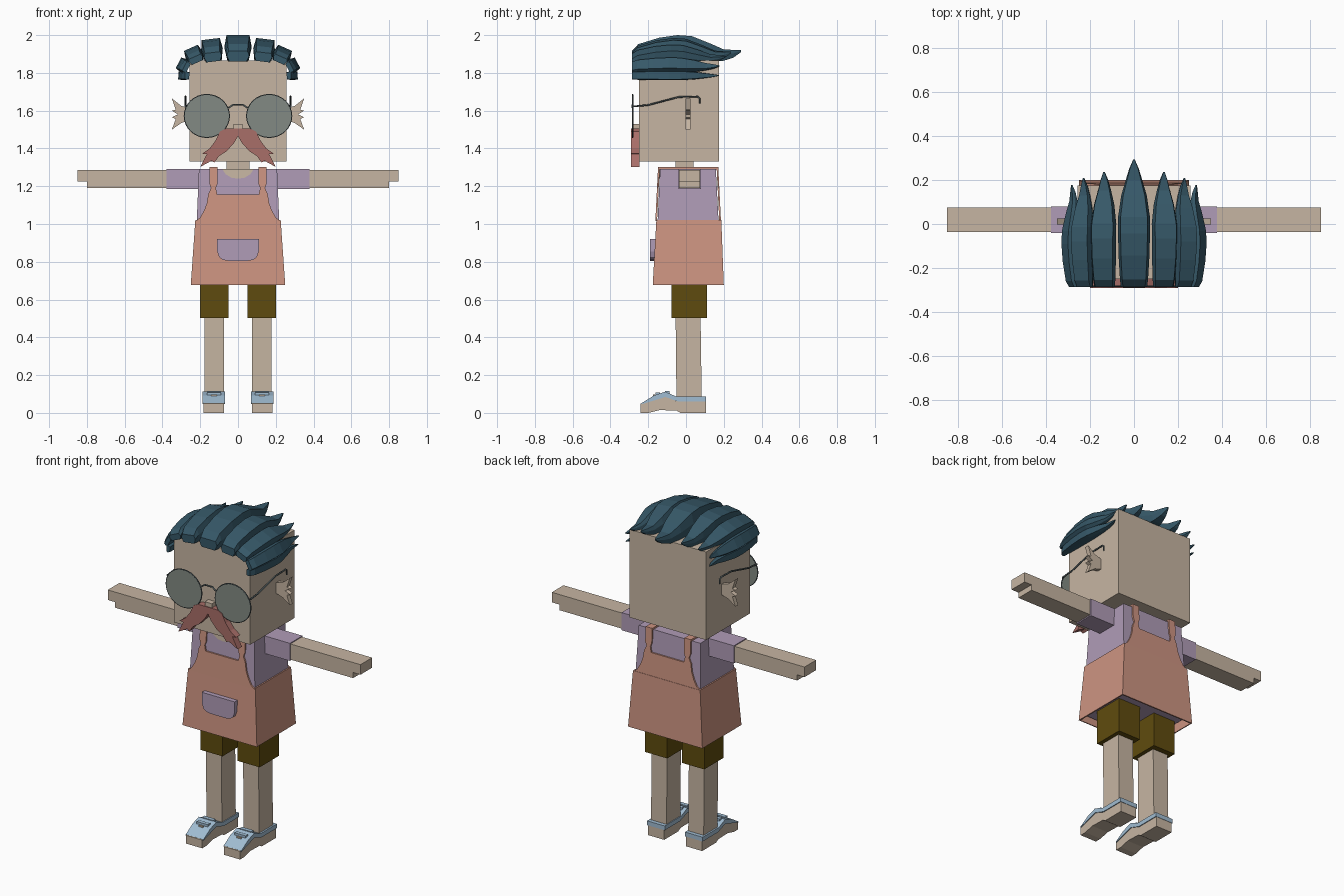
import bpy, bmesh, math
from mathutils import Matrix

cube = bpy.data.objects.get("Cube")
if cube:
    bpy.data.objects.remove(cube, do_unlink=True)


def material(name, r, g, b):
    lin = [((c / 255 + 0.055) / 1.055) ** 2.4 for c in (r, g, b)] + [1]
    m = bpy.data.materials.new(name)
    m.use_nodes = True
    m.diffuse_color = lin
    bsdf = next(n for n in m.node_tree.nodes if n.type == 'BSDF_PRINCIPLED')
    bsdf.inputs["Base Color"].default_value = lin
    bsdf.inputs["Roughness"].default_value = 0.9
    return m


SKIN = material("skin", 198, 181, 162)
HAIR = material("teal hair", 54, 88, 104)
APRON = material("terracotta apron", 205, 148, 129)
SHIRT = material("lavender shirt", 176, 156, 183)
SHORTS = material("brown shorts", 95, 75, 14)
MOUSTACHE = material("dusty red moustache", 168, 110, 104)
LENS = material("grey lens", 130, 138, 131)
FRAME = material("dark frame", 78, 88, 90)
STRAP = material("light blue strap", 160, 188, 210)


def add_mirror(ob):
    ob.modifiers.new("mirror", 'MIRROR').use_axis[0] = True


def mesh(name, verts, faces, mat, mirror=False):
    bm = bmesh.new()
    vs = [bm.verts.new(v) for v in verts]
    for f in faces:
        bm.faces.new([vs[i] for i in f])
    bmesh.ops.recalc_face_normals(bm, faces=bm.faces)
    me = bpy.data.meshes.new(name)
    bm.to_mesh(me)
    bm.free()
    me.materials.append(mat)
    ob = bpy.data.objects.new(name, me)
    bpy.context.collection.objects.link(ob)
    if mirror:
        add_mirror(ob)
    return ob


def loft(name, rings, mat, mirror=False, bottom=True):
    """Skin equal-sized rings of points and cap the ends."""
    n = len(rings[0])
    faces = [(k * n + i, k * n + (i + 1) % n, (k + 1) * n + (i + 1) % n, (k + 1) * n + i)
             for k in range(len(rings) - 1) for i in range(n)]
    last = (len(rings) - 1) * n
    faces.append(range(last, last + n))
    if bottom:
        faces.append(range(n))
    return mesh(name, [p for r in rings for p in r], faces, mat, mirror)


def rect(x0, x1, y0, y1, z):
    return [(x0, y0, z), (x1, y0, z), (x1, y1, z), (x0, y1, z)]


def box(name, x0, x1, y0, y1, z0, z1, mat, mirror=False):
    return loft(name, [rect(x0, x1, y0, y1, z0), rect(x0, x1, y0, y1, z1)], mat, mirror)


def plate(name, pts, y0, y1, mat, mirror=False, lean=0):
    """Front-facing (x, z) outline; lean shifts y with height above the waist."""
    rings = [[(x, y + lean * (z - 1.02), z) for x, z in pts] for y in (y0, y1)]
    return loft(name, rings, mat, mirror)


def side_plate(name, pts, x0, x1, mat):
    return loft(name, [[(x, y, z) for y, z in pts] for x in (x0, x1)], mat, True)


def tube(name, pts, radius, mat, cyclic=False, mirror=False):
    cu = bpy.data.curves.new(name, 'CURVE')
    cu.dimensions = '3D'
    cu.bevel_depth = radius
    cu.bevel_resolution = 1
    sp = cu.splines.new('POLY')
    sp.points.add(len(pts) - 1)
    for p, co in zip(sp.points, pts):
        p.co = (*co, 1)
    sp.use_cyclic_u = cyclic
    cu.materials.append(mat)
    ob = bpy.data.objects.new(name, cu)
    bpy.context.collection.objects.link(ob)
    if mirror:
        add_mirror(ob)


# Head, neck, nose and zigzag ears
box("head", -.257, .257, -.25, .175, 1.33, 1.865, SKIN)
box("neck", -.06, .06, -.055, .04, 1.28, 1.34, SKIN)
box("nose", -.024, .024, -.285, -.25, 1.49, 1.53, SKIN)
plate("ear", [(.25, 1.61), (.3, 1.625), (.35, 1.665), (.33, 1.605), (.35, 1.6), (.318, 1.58),
              (.35, 1.565), (.33, 1.555), (.35, 1.5), (.3, 1.535), (.25, 1.55)],
      -.002, .025, SKIN, True)

# Moustache
plate("moustache", [(0, 1.505), (.065, 1.505), (.095, 1.49), (.12, 1.44), (.15, 1.4), (.19, 1.372),
                    (.165, 1.37), (.2, 1.302), (.14, 1.335), (.125, 1.325), (.1, 1.36), (.06, 1.385),
                    (.02, 1.43), (0, 1.465)], -.29, -.247, MOUSTACHE, True)

# Glasses
ring = [(.165 + .119 * math.cos(a), 1.572 + .113 * math.sin(a))
        for a in (math.tau * i / 32 for i in range(32))]
plate("lens", ring, -.286, -.28, LENS, True)
tube("lens_rim", [(x, -.283, z) for x, z in ring], .004, FRAME, True, True)
tube("glasses_bridge", [(-.05, -.283, 1.615), (-.025, -.283, 1.632), (.025, -.283, 1.632),
                        (.05, -.283, 1.615)], .005, FRAME)
tube("glasses_temple", [(.278, -.283, 1.622), (.278, -.2, 1.63), (.278, -.04, 1.672), (.278, .06, 1.675),
                        (.278, .073, 1.665), (.278, .073, 1.638)], .005, FRAME, False, True)

# Hair locks: position along the length, underside, topside, width
STATIONS = [(0, 0, .4, .82), (.06, 0, .66, .88), (.25, 0, .9, .97), (.42, 0, 1, 1), (.55, 0, .96, 1),
            (.72, 0, .68, .8), (.84, .03, .46, .52), (.93, .15, .44, .3), (1, .36, .44, .06)]


def lock(name, x, z, width, height, roll, tip, mirror=True):
    place = Matrix.Translation((x, 0, z)) @ Matrix.Rotation(math.radians(roll), 4, 'Y')
    rings = []
    for t, b, u, w in STATIONS:
        y, m = -.287 + t * (tip + .287), b + (u - b) * .55
        rings.append([place @ Matrix.Translation((s * w * width, y, v * height)).translation
                      for s, v in ((-.38, b), (.38, b), (.5, m), (.42, u), (-.42, u), (-.5, m))])
    loft(name, rings, HAIR, mirror)


lock("hair_middle", 0, 1.86, .145, .14, 0, .292, False)
lock("hair_inner", .13, 1.86, .115, .12, 7, .237)
lock("hair_outer", .215, 1.855, .095, .085, 24, .208)
lock("hair_side", .262, 1.825, .075, .06, 62, .178)
lock("hair_lower", .258, 1.785, .05, .058, 88, .176)

# Shirt, collar and sleeves
loft("shirt", [rect(-.22, .22, -.155, .175, .71), rect(-.218, .218, -.15, .172, 1.02),
               rect(-.207, .207, -.137, .158, 1.29)], SHIRT)
plate("collar_scoop", [(0, 1.291), (.083, 1.291), (.065, 1.263), (.035, 1.245), (0, 1.24)],
      -.154, -.146, SKIN, True, .05)
box("sleeve", .2, .378, -.041, .08, 1.184, 1.291, SHIRT, True)
plate("arm", [(.37, 1.191), (.8, 1.191), (.8, 1.225), (.85, 1.225), (.85, 1.286), (.37, 1.286)],
      -.037, .075, SKIN, True)

# Apron: hollow skirt, bibs front and back, shoulder straps, pocket
skirt = loft("apron_skirt", [rect(-.25, .25, -.176, .2, .678), rect(-.226, .226, -.157, .187, 1.02)],
             APRON, bottom=False)
solid = skirt.modifiers.new("thickness", 'SOLIDIFY')
solid.thickness = .01
bib = [(0, 1.015), (.225, 1.015), (.2, 1.035), (.18, 1.07), (.165, 1.11), (.157, 1.16), (.143, 1.19),
       (.152, 1.215), (.152, 1.302), (.108, 1.302), (.108, 1.215), (.117, 1.19), (.11, 1.157), (0, 1.157)]
plate("bib_front", bib, -.162, -.153, APRON, True, .05)
plate("bib_back", bib, .176, .185, APRON, True, -.05)
box("shoulder_strap", .108, .152, -.147, .17, 1.289, 1.301, APRON, True)
plate("pocket", [(0, .92), (.11, .92), (.11, .855), (.1, .825), (.08, .81), (.05, .805), (0, .805)],
      -.19, -.16, SHIRT, True)

# Shorts and legs
box("shorts_leg", .05, .2, -.077, .11, .503, .76, SHORTS, True)
loft("leg", [rect(.073, .177, -.05, .084, .02), rect(.073, .177, -.055, .077, .51)], SKIN, True)

# Feet and sandals
side_plate("foot", [(-.24, 0), (-.2, 0), (-.14, .015), (-.05, .012), (-.03, 0), (.105, 0), (.105, .062),
                    (-.05, .062), (-.11, .088), (-.2, .062), (-.24, .05)], .073, .182, SKIN)
side_plate("sandal_strap", [(-.235, .052), (-.17, .092), (-.11, .112), (-.05, .086), (.107, .086),
                            (.107, .06), (-.04, .06), (-.11, .084), (-.2, .056), (-.235, .046)],
           .068, .187, STRAP)
for i, (y, z) in enumerate(((-.15, .095), (-.1, .102))):
    box("sandal_bar_%d" % (i + 1), .09, .165, y - .012, y + .012, z, z + .014, STRAP, True)
box("sandal_tongue", .112, .143, -.175, -.165, .075, .097, SKIN, True)
